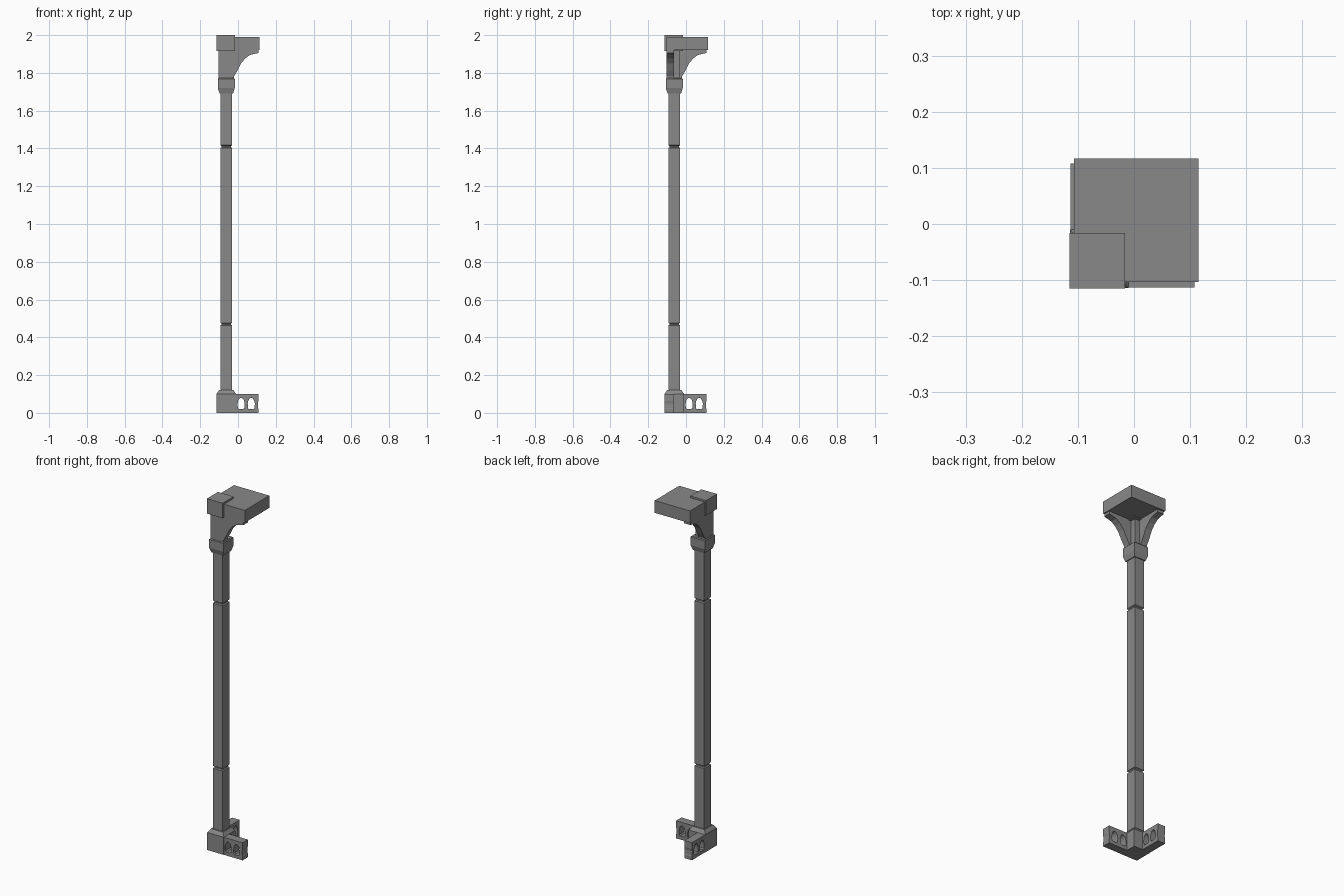
import bpy, bmesh

old = bpy.data.objects.get("Cube")
if old:
    bpy.data.objects.remove(old, do_unlink=True)

# Single stone colour
stone = bpy.data.materials.new("grey stone")
stone.use_nodes = True
GREY = (0.25, 0.25, 0.25, 1)
stone.diffuse_color = GREY
stone.node_tree.nodes["Principled BSDF"].inputs["Base Color"].default_value = GREY


def finish(name, bm):
    bmesh.ops.recalc_face_normals(bm, faces=bm.faces)
    mesh = bpy.data.meshes.new(name)
    bm.to_mesh(mesh)
    bm.free()
    mesh.materials.append(stone)
    obj = bpy.data.objects.new(name, mesh)
    bpy.context.collection.objects.link(obj)
    return obj


def square_stack(name, centre, profile):
    """Square column from (half width, height) steps."""
    bm = bmesh.new()
    rings = []
    for h, z in profile:
        rings.append([bm.verts.new((centre + sx * h, centre + sy * h, z))
                      for sx, sy in ((-1, -1), (1, -1), (1, 1), (-1, 1))])
    bm.faces.new(rings[0])
    bm.faces.new(rings[-1])
    for a, b in zip(rings, rings[1:]):
        for i in range(4):
            j = (i + 1) % 4
            bm.faces.new((a[i], a[j], b[j], b[i]))
    return finish(name, bm)


def add_prism(bm, outline, y0, y1, swap):
    """Extrude an x-z outline along y; swap turns it onto the other arm."""
    def place(x, y, z):
        return bm.verts.new((y, x, z) if swap else (x, y, z))
    a = [place(x, y0, z) for x, z in outline]
    b = [place(x, y1, z) for x, z in outline]
    bm.faces.new(a)
    bm.faces.new(b)
    for i in range(len(a)):
        j = (i + 1) % len(a)
        bm.faces.new((a[i], a[j], b[j], b[i]))


def rect(x0, x1, z0, z1):
    return [(x0, z0), (x1, z0), (x1, z1), (x0, z1)]


# Plinth with sloped top
MID = -0.062
square_stack("plinth", MID, [(0.052, 0), (0.052, 0.1), (0.038, 0.12)])

# Shaft with two thin grooves
shaft = [(0.031, 0.115)]
for z in (0.47, 1.41):
    shaft += [(0.031, z - 0.007), (0.025, z - 0.003),
              (0.025, z + 0.003), (0.031, z + 0.007)]
square_stack("shaft", MID, shaft + [(0.031, 1.7)])

# Capital, neck and top block
square_stack("capital", MID, [(0.036, 1.692), (0.045, 1.72), (0.045, 1.768), (0.041, 1.772)])
square_stack("neck", -0.068, [(0.033, 1.77), (0.033, 1.92)])
square_stack("top_block", -0.0655, [(0.0495, 1.915), (0.0495, 2.0)])

# Roof slab
bm = bmesh.new()
add_prism(bm, rect(-0.107, 0.115, 1.92, 1.99), -0.103, 0.117, False)
finish("roof_slab", bm)

END = 0.108
ARCH = [(-0.022, 1.78), (-0.004, 1.81), (0.016, 1.85), (0.038, 1.876),
        (0.062, 1.894), (0.085, 1.9), (END, 1.905)]
HALF_BALUSTER = [(0.015, 0.02), (0.009, 0.026), (0.008, 0.05),
                 (0.011, 0.064), (0.016, 0.074), (0.025, 0.08)]

for side, swap in (("front", False), ("side", True)):
    # Arched bracket under the slab
    bm = bmesh.new()
    add_prism(bm, [(-0.102, 1.92), (-0.102, 1.77), (-0.022, 1.77)] + ARCH + [(END, 1.92)],
              -0.103, -0.064, swap)
    finish(side + "_bracket", bm)

    # Balustrade rails and balusters
    bm = bmesh.new()
    for z0, z1 in ((0, 0.02), (0.08, 0.1)):
        add_prism(bm, rect(-0.02, END, z0, z1), -0.113, -0.065, swap)
    for cx in (-0.01, 0.0435, 0.097):
        right = [(min(cx + w, END), z) for w, z in HALF_BALUSTER]
        left = [(cx - w, z) for w, z in reversed(HALF_BALUSTER)]
        add_prism(bm, right + left, -0.113, -0.065, swap)
    finish(side + "_balustrade", bm)
